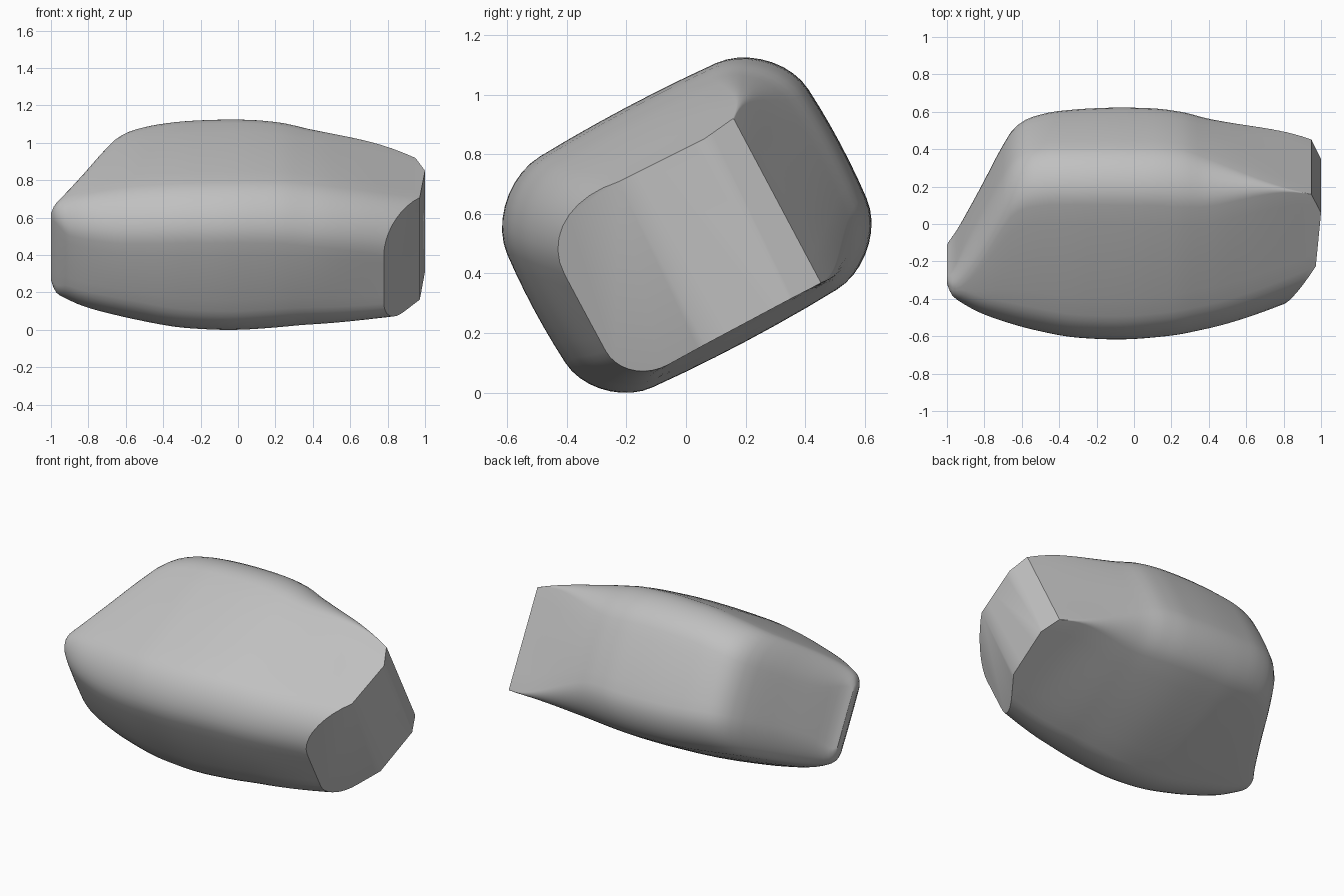
import bpy, bmesh, math
from mathutils import Matrix, Vector

cube = bpy.data.objects.get("Cube")
if cube:
    bpy.data.objects.remove(cube)

TILT = math.radians(28)


def curve(points):
    """Smooth curve through (position, value) points without overshoot."""
    slopes = [(b[1] - a[1]) / (b[0] - a[0]) for a, b in zip(points, points[1:])]
    tangents = [slopes[0]]
    for s, t in zip(slopes, slopes[1:]):
        tangents.append(2 * s * t / (s + t) if s * t > 0 else 0)
    tangents.append(slopes[-1])

    def value(x):
        i = 0
        while i < len(points) - 2 and x > points[i + 1][0]:
            i += 1
        (xa, ya), (xb, yb) = points[i], points[i + 1]
        h = xb - xa
        t = (x - xa) / h
        ease = t * t * (3 - 2 * t)
        return (ya + (yb - ya) * ease + h * tangents[i] * t * (1 - t) ** 2
                - h * tangents[i + 1] * t * t * (1 - t))
    return value


# Outline of the block along its length
front_edge = curve([(-1, -.27), (-.97, -.33), (-.9, -.4), (-.75, -.475), (-.55, -.535),
                    (-.3, -.574), (-.1, -.582), (.15, -.568), (.4, -.533), (.8, -.43),
                    (1.1, -.34)])
back_edge = curve([(-1, -.22), (-.97, -.18), (-.9, -.035), (-.8, .175), (-.7, .385),
                   (-.64, .485), (-.55, .545), (-.4, .575), (-.1, .587), (.1, .583),
                   (.25, .565), (.4, .513), (.93, .317), (1.1, .254)])
top_edge = curve([(-1, .2), (-.98, .25), (-.95, .28), (-.85, .325), (-.7, .368),
                  (-.5, .41), (-.25, .439), (0, .446), (.2, .437), (.4, .402),
                  (.6, .35), (.93, .25), (1.1, .2)])
bottom_edge = curve([(-1, .2), (-.98, .25), (-.95, .28), (-.85, .325), (-.7, .365),
                     (-.5, .4), (-.25, .428), (0, .436), (.4, .415), (.8, .385), (1.1, .378)])
# Corner radii and the gentle swelling of the sides
back_round = curve([(-1, .02), (-.9, .15), (-.8, .19), (-.5, .215), (.2, .22),
                    (.92, .004), (1.1, .003)])
front_top_round = curve([(-1, .02), (-.9, .15), (-.5, .225), (1.1, .25)])
front_bottom_round = curve([(-1, .02), (-.9, .14), (-.5, .205), (.1, .205), (.8, .14), (1.1, .13)])
swelling = curve([(-1, .06), (.3, .06), (.9, 0), (1.1, 0)])


def section(x, steps=9):
    """Rounded rectangle with bowed sides across the block at one station."""
    f, b, top, low = front_edge(x), back_edge(x), top_edge(x), -bottom_edge(x)
    middle, half = (f + b) / 2, (b - f) / 2
    limit = 0.48 * min(b - f, top - low)
    corners = [(b, top, back_round), (f, top, front_top_round),
               (f, low, front_bottom_round), (b, low, back_round)]
    outline = []
    for k, (u, v, radius) in enumerate(corners):
        r = min(radius(x), limit)
        cu = u - math.copysign(r, u - middle)
        cv = v - math.copysign(r, v)
        for i in range(steps + 1):
            a = math.pi / 2 * (k + i / steps)
            outline.append((cu + r * math.cos(a), cv + r * math.sin(a)))
    ring = []
    for i, (u, v) in enumerate(outline):
        un, vn = outline[(i + 1) % len(outline)]
        # Flat sides get extra points so that they can bow
        pieces = 6 if i % (steps + 1) == steps else 1
        for j in range(pieces):
            pu = u + (un - u) * j / pieces
            pv = v + (vn - v) * j / pieces
            across = (pu - middle) / half
            up = pv / max(top, -low)
            k = swelling(x)
            ring.append(Vector((x, middle + (pu - middle) * (1 - k * up ** 2),
                                pv * (1 - k * across ** 2))))
    return ring


# Loft the body
bm = bmesh.new()
stations = [-1, -.995, -.985, -.97, -.95, -.925] + [-.9 + i * .04 for i in range(51)]
rings = [[bm.verts.new(p) for p in section(x)] for x in stations]
for ring, following in zip(rings, rings[1:]):
    for i in range(len(ring)):
        j = (i + 1) % len(ring)
        bm.faces.new((ring[i], following[i], following[j], ring[j]))
bm.faces.new(rings[0])
bm.faces.new(rings[-1])
bmesh.ops.recalc_face_normals(bm, faces=bm.faces)

# Slice the end into three flat facets
facet_points = [(.945, .317), (1, .19), (.972, -.13), (.78, -.435)]
for (xa, ua), (xb, ub) in zip(facet_points, facet_points[1:]):
    cut = bmesh.ops.bisect_plane(
        bm, geom=bm.verts[:] + bm.edges[:] + bm.faces[:], dist=1e-5,
        plane_co=(xa, ua, 0), plane_no=(ua - ub, xb - xa, 0), clear_outer=True)
    rim = [e for e in cut["geom_cut"] if isinstance(e, bmesh.types.BMEdge)]
    bmesh.ops.edgenet_fill(bm, edges=rim)
bmesh.ops.remove_doubles(bm, verts=bm.verts, dist=0.0005)
bmesh.ops.recalc_face_normals(bm, faces=bm.faces)

# Tilt the block and set it on the ground
bm.transform(Matrix.Rotation(TILT, 4, "X"))
lowest = min(v.co.z for v in bm.verts)
bm.transform(Matrix.Translation((0, 0, -lowest)))

mesh = bpy.data.meshes.new("stone_body")
bm.to_mesh(mesh)
bm.free()
stone = bpy.data.objects.new("stone_body", mesh)
bpy.context.collection.objects.link(stone)

# Plain grey material
grey = bpy.data.materials.new("stone_grey")
grey.use_nodes = True
colour = (0.53, 0.53, 0.53, 1)
grey.diffuse_color = colour
grey.node_tree.nodes["Principled BSDF"].inputs["Base Color"].default_value = colour
mesh.materials.append(grey)

bpy.ops.object.select_all(action="DESELECT")
stone.select_set(True)
bpy.context.view_layer.objects.active = stone
bpy.ops.object.shade_smooth_by_angle(angle=math.radians(31))
